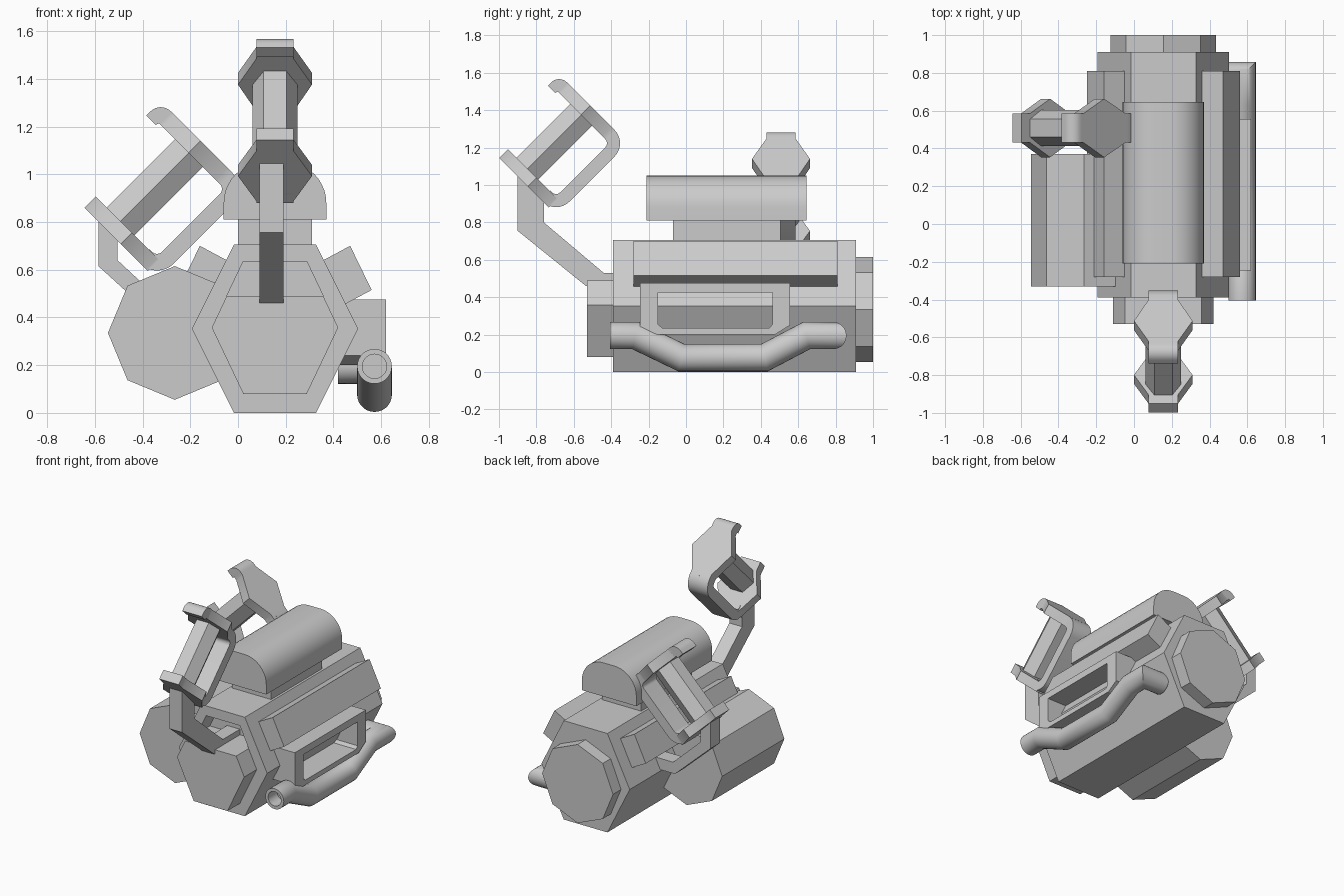
import bpy, bmesh, math
from mathutils import Vector

cube = bpy.data.objects.get("Cube")
if cube:
    bpy.data.objects.remove(cube)

grey = bpy.data.materials.new("plain_grey")
grey.use_nodes = True
grey.diffuse_color = (0.6, 0.6, 0.6, 1)
grey.node_tree.nodes["Principled BSDF"].inputs["Base Color"].default_value = (0.6, 0.6, 0.6, 1)

X, Y, Z = Vector((1, 0, 0)), Vector((0, 1, 0)), Vector((0, 0, 1))
MID = 0.155  # centre line of the engine body


def finish(name, bm):
    bmesh.ops.recalc_face_normals(bm, faces=bm.faces)
    mesh = bpy.data.meshes.new(name)
    bm.to_mesh(mesh)
    bm.free()
    mesh.materials.append(grey)
    ob = bpy.data.objects.new(name, mesh)
    bpy.context.scene.collection.objects.link(ob)
    bpy.ops.object.select_all(action="DESELECT")
    ob.select_set(True)
    bpy.context.view_layer.objects.active = ob
    bpy.ops.object.shade_smooth_by_angle(angle=math.radians(28))
    return ob


def prism(name, outline, near, far, u=X, v=Z, w=Y, origin=Vector(), hole=None):
    """Extrude an outline in the u-v plane along w, with an optional matching hole."""
    bm = bmesh.new()

    def loop(points, depth):
        return [bm.verts.new(origin + u * p + v * q + w * depth) for p, q in points]

    def bridge(a, b):
        for i in range(len(a)):
            j = (i + 1) % len(a)
            bm.faces.new((a[i], a[j], b[j], b[i]))

    a, b = loop(outline, near), loop(outline, far)
    bridge(a, b)
    if hole:
        c, d = loop(hole, near), loop(hole, far)
        bridge(c, d)
        bridge(a, c)
        bridge(b, d)
    else:
        bm.faces.new(a)
        bm.faces.new(b)
    return finish(name, bm)


def arc(cx, cy, r, start, end, steps=8):
    angles = [math.radians(start + (end - start) * i / steps) for i in range(steps + 1)]
    return [(cx + r * math.cos(t), cy + r * math.sin(t)) for t in angles]


def ngon(cx, cy, r, sides):
    return arc(cx, cy, r, 0, 360, sides)[:-1]


def hexagon(half, top, low, high):
    mid = (low + high) / 2
    return [(MID - half, mid), (MID - top, high), (MID + top, high),
            (MID + half, mid), (MID + top, low), (MID - top, low)]


# Hexagonal body with a recessed front and a cut-down front plug
outer = hexagon(0.348, 0.172, 0, 0.705)
inner = hexagon(0.265, 0.133, 0.08, 0.635)
prism("body", outer, -0.25, 0.91)
prism("body_rim", outer, -0.39, -0.25, hole=inner)
cut = 0.49
edge = 0.265 - (cut - 0.3575) * (0.265 - 0.133) / 0.2775
plug = [inner[0], (MID - edge, cut), (MID + edge, cut)] + inner[3:]
prism("front_plug", plug, -0.53, -0.25)

# Octagonal rear cap and side drum
prism("rear_cap", ngon(MID, 0.335, 0.28, 8), 0.91, 1.0)
prism("side_drum", ngon(-0.265, 0.335, 0.28, 8), -0.33, 0.37)

# Sloping shoulder slabs, mirrored about the body centre
slab = [(0.47, 0.70), (0.56, 0.515), (0.42, 0.44), (0.33, 0.625)]
prism("left_slab", slab, -0.28, 0.81)
prism("right_slab", [(2 * MID - x, z) for x, z in slab], -0.28, 0.81)

# Round-topped housing on a neck
prism("neck", [(0, 0.69), (0.31, 0.69), (0.31, 0.82), (0, 0.82)], -0.07, 0.505)
dome = [(-0.06, 0.81), (0.37, 0.81)] + arc(0.2, 0.88, 0.17, 0, 90, 10) \
    + arc(0.11, 0.88, 0.17, 90, 180, 10)
prism("top_housing", dome, -0.21, 0.645)

# Open frame on the left flank
frame = [(-0.245, 0.475), (0.555, 0.475), (0.555, 0.25), (0.475, 0.2), (-0.17, 0.2), (-0.245, 0.24)]
window = [(-0.15, 0.425), (0.462, 0.425), (0.462, 0.255), (0.445, 0.235), (-0.125, 0.235), (-0.15, 0.255)]
prism("side_frame", frame, 0.42, 0.62, u=Y, v=Z, w=X, hole=window)


# Exhaust pipe: a ring of points slid from mitre to mitre along the path
def pipe(name, path, r, sides=28):
    path = [Vector(p) for p in path]
    dirs = [(b - a).normalized() for a, b in zip(path, path[1:])]
    bm = bmesh.new()
    ring = [path[0] + X * p + Z * q for p, q in ngon(0, 0, r, sides)]
    rows = [[bm.verts.new(p) for p in ring]]
    for i, d in enumerate(dirs):
        normal = d + dirs[min(i + 1, len(dirs) - 1)]
        ring = [p + d * ((path[i + 1] - p).dot(normal) / d.dot(normal)) for p in ring]
        rows.append([bm.verts.new(p) for p in ring])
    for a, b in zip(rows, rows[1:]):
        for i in range(sides):
            j = (i + 1) % sides
            bm.faces.new((a[i], a[j], b[j], b[i]))
    bm.faces.new(rows[-1])
    mouth = bm.faces.new(rows[0])
    bmesh.ops.recalc_face_normals(bm, faces=bm.faces)
    bmesh.ops.inset_region(bm, faces=[mouth], thickness=0.022)
    bore = bmesh.ops.extrude_discrete_faces(bm, faces=[mouth])["faces"][0]
    bmesh.ops.translate(bm, verts=bore.verts, vec=dirs[0] * 0.1)
    return finish(name, bm)


pipe("exhaust_pipe", [(0.572, -0.405, 0.195), (0.572, -0.27, 0.195), (0.572, -0.025, 0.077),
                      (0.572, 0.42, 0.077), (0.572, 0.645, 0.195), (0.572, 0.785, 0.195),
                      (0.42, 0.785, 0.195)], 0.073)


# Tilted grip handles: two plates, a hexagonal grip, a rounded guard and a hook
def plate(start, widen, widest, narrow, end):
    side = [(start, 0.077), (widen, 0.077), (widest, 0.155), (narrow, 0.077), (end, 0.077)]
    return side + [(b, -w) for b, w in reversed(side)]


def handle(name, origin, inward, across):
    along = (inward + Z).normalized()
    down = (inward - Z).normalized()
    flat = dict(u=down, v=across, w=along, origin=origin)
    prism(name + "_lower_plate", plate(-1.515, -1.45, -1.30, -1.15, -1.14), 0.103, 0.17, **flat)
    prism(name + "_upper_plate", plate(-1.54, -1.525, -1.37, -1.21, -1.18), 0.575, 0.645, **flat)
    prism(name + "_grip", [(q - 1.368, p) for p, q in ngon(0, 0, 0.095, 6)], 0.16, 0.58, **flat)
    side = dict(u=down, v=along, w=across, origin=origin)
    guard = [(-1.2, 0.103)] + arc(-1.185, 0.203, 0.1, -90, 0) + arc(-1.185, 0.545, 0.1, 0, 90) \
        + [(-1.2, 0.645), (-1.2, 0.575)] + arc(-1.185, 0.545, 0.03, 90, 0) \
        + arc(-1.185, 0.203, 0.03, 0, -90) + [(-1.2, 0.173)]
    prism(name + "_guard", guard, -0.077, 0.077, **side)
    hook = [(-1.52, 0.575), (-1.52, 0.645)] + arc(-1.545, 0.585, 0.06, 90, 180) \
        + [(-1.605, 0.56), (-1.55, 0.56), (-1.545, 0.575)]
    prism(name + "_hook", hook, -0.077, 0.077, **side)


handle("front_handle", Vector((MID, 0, 0)), Y, X)
handle("side_handle", Vector((0.355, 0.508, -0.285)), X, Y)

# Bent arms that carry the handles
front_arm = [(-0.9, 1.08), (-0.9, 0.755), (-0.535, 0.46), (-0.25, 0.46),
             (-0.25, 0.53), (-0.44, 0.53), (-0.76, 0.8), (-0.76, 0.94)]
prism("front_arm", front_arm, 0.09, 0.19, u=Y, v=Z, w=X)
side_arm = [(-0.585, 0.83), (-0.585, 0.615), (-0.305, 0.36), (-0.12, 0.36),
            (-0.12, 0.44), (-0.29, 0.44), (-0.505, 0.64), (-0.505, 0.75)]
prism("side_arm", side_arm, 0.455, 0.56)
